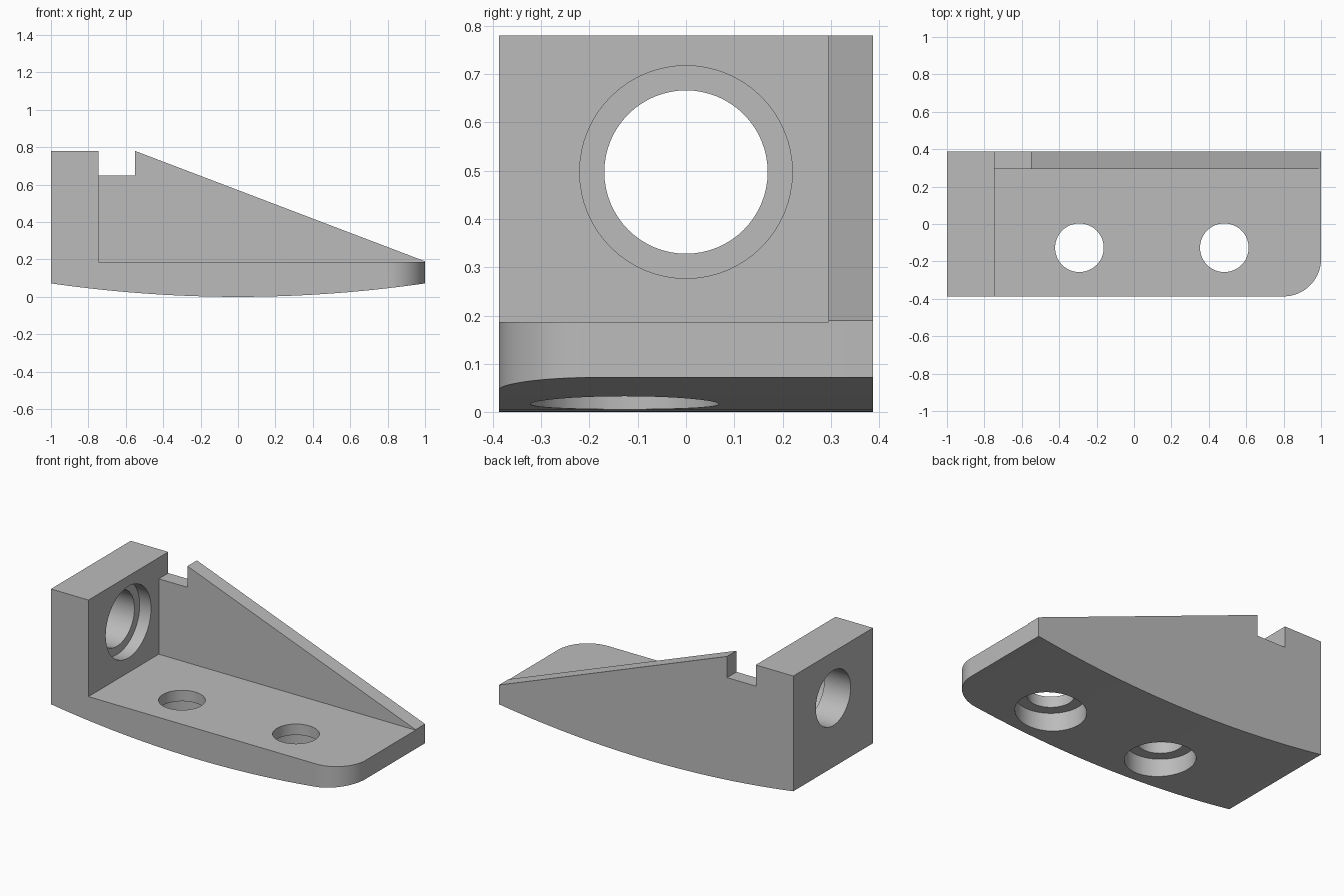
import bpy, bmesh
from math import sin, cos, pi, radians

old = bpy.data.objects.get("Cube")
if old:
    bpy.data.objects.remove(old)

grey = bpy.data.materials.new("light_grey")
grey.use_nodes = True
grey.diffuse_color = (0.5, 0.5, 0.5, 1)
grey.node_tree.nodes["Principled BSDF"].inputs["Base Color"].default_value = (0.5, 0.5, 0.5, 1)

HALF_Y = 0.387
FLOOR_Z = 0.187
WALL_X = -0.745
RIB_Y = 0.295

# Maps from (profile u, profile v, extrusion w) to x, y, z
ALONG_X = lambda u, v, w: (w, u, v)
ALONG_Y = lambda u, v, w: (u, w, v)
ALONG_Z = lambda u, v, w: (u, v, w)


def prism(name, points, place, start, end):
    """Extrude a closed profile between two positions on one axis."""
    bm = bmesh.new()
    face = bm.faces.new([bm.verts.new(place(u, v, start)) for u, v in points])
    new = bmesh.ops.extrude_face_region(bm, geom=[face])["geom"]
    for vert in (g for g in new if isinstance(g, bmesh.types.BMVert)):
        vert.co += _offset(place, end - start)
    bmesh.ops.recalc_face_normals(bm, faces=bm.faces)
    mesh = bpy.data.meshes.new(name)
    bm.to_mesh(mesh)
    bm.free()
    mesh.materials.append(grey)
    obj = bpy.data.objects.new(name, mesh)
    bpy.context.collection.objects.link(obj)
    return obj


def _offset(place, length):
    from mathutils import Vector
    return Vector(place(0, 0, length))


def arc(u, v, radius, first, last, steps):
    angles = [first + (last - first) * i / steps for i in range(steps + 1)]
    return [(u + radius * cos(a), v + radius * sin(a)) for a in angles]


def circle(u, v, radius):
    return arc(u, v, radius, 0, 2 * pi, 64)[:-1]


def cut(target, cutter):
    mod = target.modifiers.new(cutter.name, "BOOLEAN")
    mod.operation = "DIFFERENCE"
    mod.solver = "EXACT"
    mod.object = cutter
    bpy.context.view_layer.objects.active = target
    bpy.ops.object.modifier_apply(modifier=mod.name)
    bpy.data.objects.remove(cutter)


# Bracket silhouette: bowed underside, sloping rib, notch and end wall
underside = [(x, 0.072 * x * x) for x in (i / 24 - 1 for i in range(49))]
upper = [(1, 0.19), (-0.55, 0.78), (-0.55, 0.65), (WALL_X, 0.65), (WALL_X, 0.78), (-1, 0.78)]
bracket = prism("bracket", underside + upper, ALONG_Y, -HALF_Y, HALF_Y)

# Open pocket that leaves the floor plate, end wall and thin rib
pocket = [(WALL_X, -0.6), (1.2, -0.6), (1.2, RIB_Y), (WALL_X, RIB_Y)]
cut(bracket, prism("pocket_cutter", pocket, ALONG_Z, FLOOR_Z, 1))

# Rounded front corner of the floor plate
corner = arc(0.8, 0.2 - HALF_Y, 0.2, -pi / 2, 0, 20)
corner += [(1.2, 0.2 - HALF_Y), (1.2, -0.6), (0.8, -0.6)]
cut(bracket, prism("corner_cutter", corner, ALONG_Z, -0.2, 0.5))

# Large hole through the end wall, counterbored on the pocket side
cut(bracket, prism("wall_hole_cutter", circle(0, 0.497, 0.169), ALONG_X, -1.2, -0.6))
cut(bracket, prism("wall_bore_cutter", circle(0, 0.497, 0.22), ALONG_X, WALL_X - 0.077, -0.6))

# Two mounting holes in the floor, counterbored from below
for x in (-0.292, 0.483):
    cut(bracket, prism("floor_hole_cutter", circle(x, -0.127, 0.13), ALONG_Z, -0.2, 0.5))
    cut(bracket, prism("floor_bore_cutter", circle(x, -0.127, 0.195), ALONG_Z, -0.2, 0.12))

# Smooth the curved surfaces, keep machined edges crisp
bpy.ops.object.select_all(action="DESELECT")
bracket.select_set(True)
bpy.context.view_layer.objects.active = bracket
bpy.ops.object.shade_smooth_by_angle(angle=radians(30))
